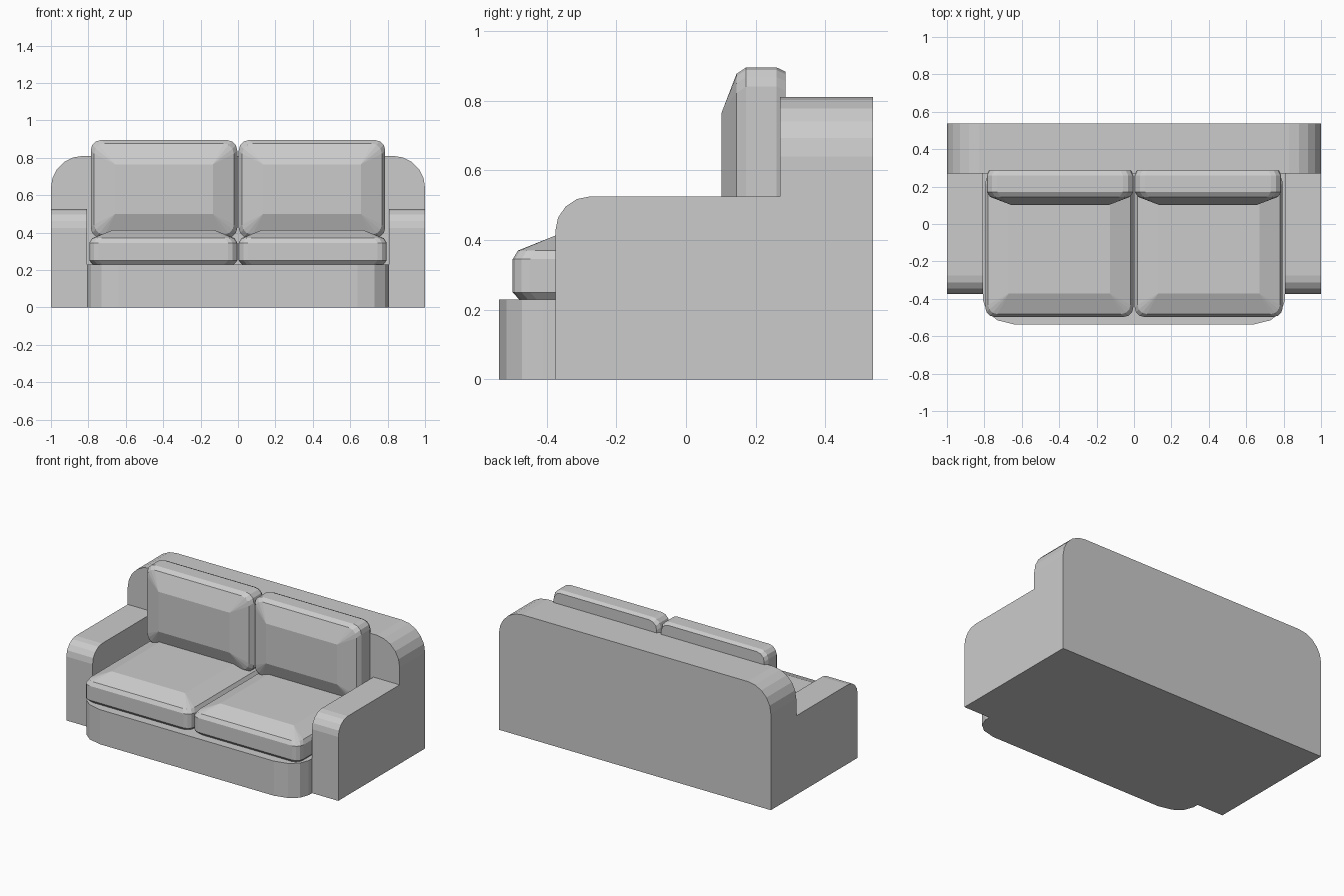
import bpy, bmesh
from math import sin, cos, pi

if "Cube" in bpy.data.objects:
    bpy.data.objects.remove(bpy.data.objects["Cube"])


def arc(cx, cy, r, a0, a1, n):
    return [(cx + r * cos(a0 + (a1 - a0) * i / n), cy + r * sin(a0 + (a1 - a0) * i / n))
            for i in range(n + 1)]


def finish(name, bm):
    bmesh.ops.recalc_face_normals(bm, faces=bm.faces)
    mesh = bpy.data.meshes.new(name)
    bm.to_mesh(mesh)
    bm.free()
    ob = bpy.data.objects.new(name, mesh)
    bpy.context.collection.objects.link(ob)
    return ob


def prism(name, pts, place, lo, hi):
    """Extrude a 2D outline between two depths; place maps (u, v, w) to xyz."""
    bm = bmesh.new()
    a, b = ([bm.verts.new(place(u, v, w)) for u, v in pts] for w in (lo, hi))
    bm.faces.new(a)
    bm.faces.new(b)
    for i in range(len(pts)):
        j = (i + 1) % len(pts)
        bm.faces.new((a[i], a[j], b[j], b[i]))
    return finish(name, bm)


def cushion(name, u0, u1, v0, v1, levels, r, crown, crown_w, place):
    """Rounded slab made of inset rings, topped by a raised flat crown."""
    bm = bmesh.new()
    rings = []
    seg = 3
    for w, inset in levels:
        a, b, c, d = u0 + inset, u1 - inset, v0 + inset, v1 - inset
        pts = (arc(a + r, c + r, r, pi, 1.5 * pi, seg) + arc(b - r, c + r, r, 1.5 * pi, 2 * pi, seg)
               + arc(b - r, d - r, r, 0, pi / 2, seg) + arc(a + r, d - r, r, pi / 2, pi, seg))
        rings.append([bm.verts.new(place(u, v, w)) for u, v in pts])
    n = len(rings[0])
    bm.faces.new(rings[0])
    for lo, hi in zip(rings, rings[1:]):
        for i in range(n):
            j = (i + 1) % n
            bm.faces.new((lo[i], lo[j], hi[j], hi[i]))
    # crown slopes
    a, b, c, d = u0 + crown, u1 - crown, v0 + crown, v1 - crown
    top = [bm.verts.new(place(u, v, crown_w)) for u, v in ((a, c), (b, c), (b, d), (a, d))]
    bm.faces.new(top)
    for i in range(n):
        j = (i + 1) % n
        p, q = top[i // (seg + 1)], top[j // (seg + 1)]
        e = (rings[-1][i], rings[-1][j])
        bm.faces.new(e + ((p,) if p is q else (q, p)))
    return finish(name, bm)


def xz(u, v, w): return (u, w, v)
def yz(u, v, w): return (w, u, v)
def xy(u, v, w): return (u, v, w)


# backrest with rounded upper corners
prism("backrest", [(-1, 0), (1, 0)] + arc(0.83, 0.64, 0.17, 0, pi / 2, 5)
      + arc(-0.83, 0.64, 0.17, pi / 2, pi, 5), xz, 0.27, 0.537)

# armrests with rounded front edge
arm = [(0.27, 0), (0.27, 0.525)] + arc(-0.275, 0.425, 0.1, pi / 2, pi, 4) + [(-0.375, 0)]
prism("armrest_right", arm, yz, 0.807, 1)
prism("armrest_left", arm, yz, -1, -0.807)

# base with softened front corners
half = [(0.64, -0.537), (0.73, -0.515), (0.785, -0.47), (0.807, -0.41), (0.807, 0.27)]
prism("base", half + [(-x, y) for x, y in reversed(half)], xy, 0, 0.23)

# seat and back cushions
for side, u0, u1 in (("left", -0.795, -0.004), ("right", 0.004, 0.795)):
    cushion("seat_cushion_" + side, u0, u1, -0.497, 0.27,
            [(0.23, 0.018), (0.25, 0), (0.345, 0), (0.37, 0.015)], 0.05, 0.125, 0.414, xy)
    cushion("back_cushion_" + side, u0 * 0.99, u1 * 0.99, 0.37, 0.895,
            [(0.285, 0.012), (0.26, 0), (0.172, 0), (0.145, 0.018)], 0.055, 0.13, 0.102, xz)
